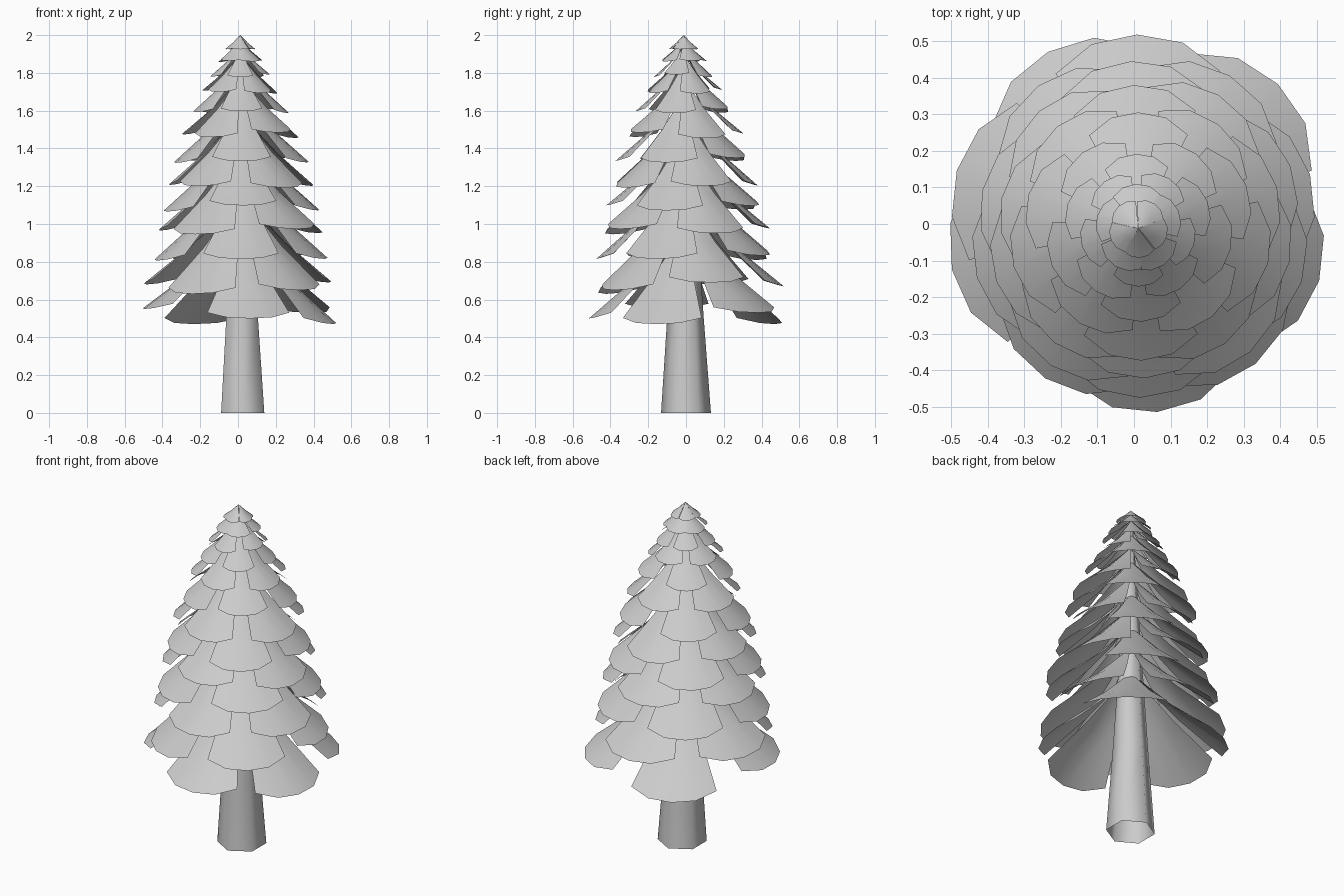
import bpy, bmesh, math, random

if "Cube" in bpy.data.objects:
    bpy.data.objects.remove(bpy.data.objects["Cube"])

random.seed(4)


def axis(z):
    # centre line of the slightly leaning trunk
    t = z / 2
    return 0.025 - 0.013 * t, -0.012 * t


def finish(name, bm, angle=40):
    me = bpy.data.meshes.new(name)
    bm.to_mesh(me)
    bm.free()
    ob = bpy.data.objects.new(name, me)
    bpy.context.collection.objects.link(ob)
    bpy.context.view_layer.objects.active = ob
    ob.select_set(True)
    bpy.ops.object.shade_smooth_by_angle(angle=math.radians(angle))
    ob.select_set(False)
    return ob


# Hexagonal tapered trunk, open at the bottom
bm = bmesh.new()
rings = []
for z, r in [(0, 0.132), (0.5, 0.097), (1.2, 0.054), (1.97, 0.008)]:
    cx, cy = axis(z)
    rings.append([bm.verts.new((cx + r * math.cos(math.radians(30 + 60 * i)),
                                cy + r * math.sin(math.radians(30 + 60 * i)), z))
                  for i in range(6)])
for a, b in zip(rings, rings[1:]):
    for i in range(6):
        j = (i + 1) % 6
        bm.faces.new((a[i], a[j], b[j], b[i]))
finish("trunk", bm, 65)


def leaf(bm, az, radius, rim_z, drop, half):
    # fan-shaped sheet: sector of a cone with a blunt faceted rim
    top = rim_z + drop
    cx, cy = axis(top)
    n = 4
    rows = []
    for f, d in [(0.5, 0.55), (1.0, 1.0)]:
        row = []
        for i in range(n + 1):
            u = 2 * i / n - 1
            k = 1 - 0.09 * abs(u) ** 2.4 * f
            a = az + u * half
            r = radius * f * k
            row.append(bm.verts.new((cx + r * math.cos(a), cy + r * math.sin(a),
                                     top - drop * d * (1 - (1 - k) * 0.7))))
        rows.append(row)
    tip = bm.verts.new((cx, cy, top))
    for i in range(n):
        bm.faces.new((tip, rows[0][i], rows[0][i + 1]))
        bm.faces.new((rows[0][i], rows[1][i], rows[1][i + 1], rows[0][i + 1]))


# Tiers of five leaves, each tier turned half a step from the last: (rim z, radius)
tiers = [(0.49, 0.52), (0.66, 0.505), (0.82, 0.475), (0.96, 0.45), (1.08, 0.42),
         (1.21, 0.39), (1.34, 0.36), (1.47, 0.31), (1.60, 0.26), (1.70, 0.205),
         (1.785, 0.16), (1.86, 0.12), (1.925, 0.08)]
# Measured leaves of the two lowest tiers: (azimuth, radius, rim z)
measured = [
    [(-85, 0.51, 0.50), (-17, 0.51, 0.47), (46, 0.54, 0.53), (118, 0.54, 0.47), (193, 0.53, 0.55)],
    [(-50, 0.49, 0.65), (17, 0.485, 0.69), (91, 0.525, 0.67), (163, 0.525, 0.68), (238, 0.49, 0.63)],
]
for t, (z, r) in enumerate(tiers):
    bm = bmesh.new()
    for i in range(5):
        if t < 2:
            az, rad, rim = measured[t][i]
        else:
            az = -88 + 72 * i + 36 * (t % 2) + random.uniform(-4, 4)
            rad = r * random.uniform(0.98, 1.02)
            rim = z + random.uniform(-0.05, 0.05) * r
        drop = z + r * 0.96 - rim
        if t == len(tiers) - 1:
            rim, drop = z, 2.0 - z
        half = math.radians(28 if t < 11 else 36)
        leaf(bm, math.radians(az), rad, rim, drop, half)
    finish("branch_tier_%02d" % (t + 1), bm)
